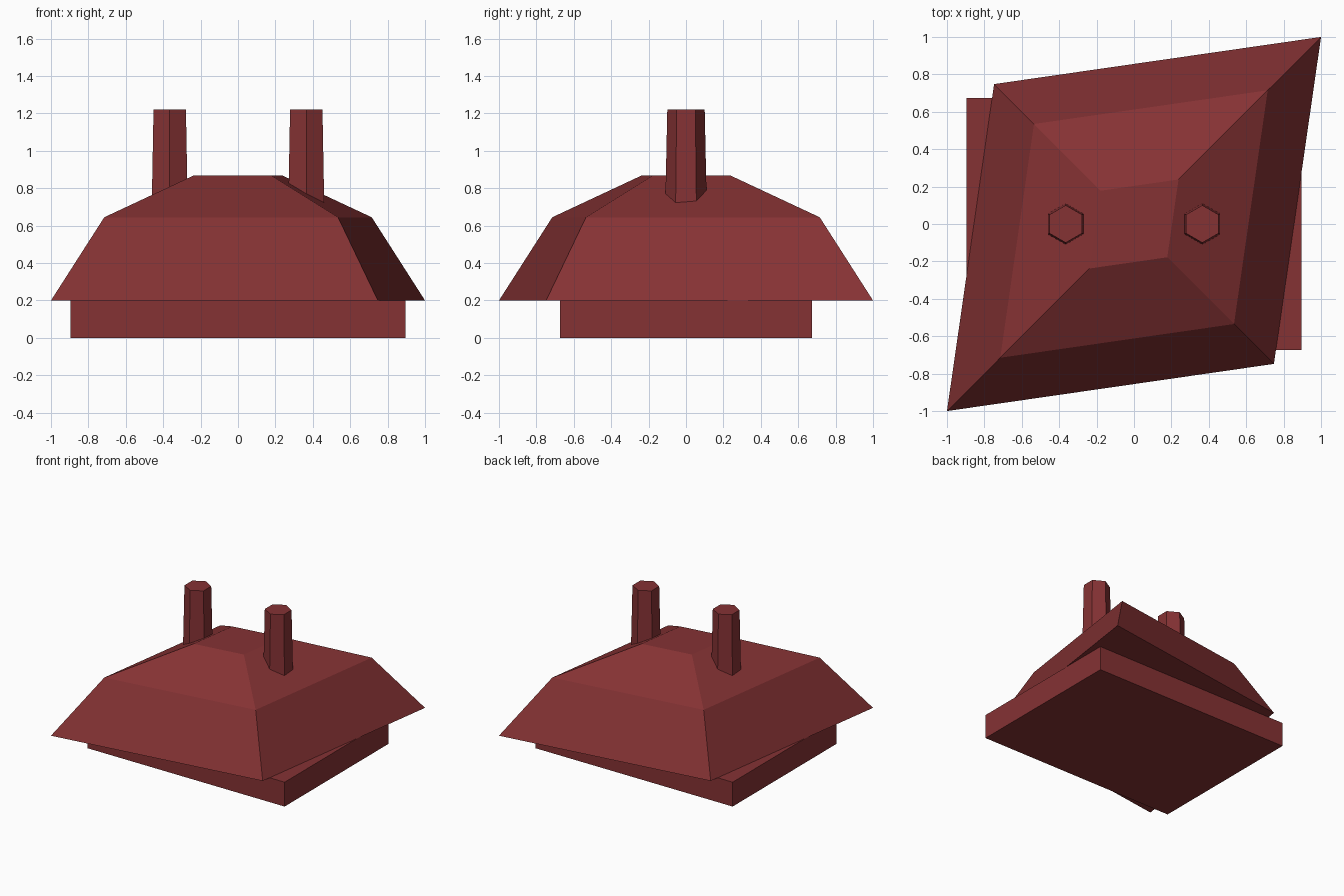
import bpy
import math

cube = bpy.data.objects.get("Cube")
if cube:
    bpy.data.objects.remove(cube, do_unlink=True)

# Single flat colour
red = bpy.data.materials.new("dark_red")
red.use_nodes = True
colour = (0.235, 0.032, 0.034, 1)
red.diffuse_color = colour
red.node_tree.nodes["Principled BSDF"].inputs["Base Color"].default_value = colour


def loft(name, outline, levels, centre_x=0):
    """Closed solid: one outline scaled at each (height, scale) level."""
    n = len(outline)
    verts = [(centre_x + x * s, y * s, z) for z, s in levels for x, y in outline]
    faces = [tuple(reversed(range(n)))]
    for k in range(len(levels) - 1):
        for i in range(n):
            a, b = k * n + i, k * n + (i + 1) % n
            faces.append((a, b, b + n, a + n))
    faces.append(tuple(range(len(verts) - n, len(verts))))
    mesh = bpy.data.meshes.new(name)
    mesh.from_pydata(verts, [], faces)
    mesh.materials.append(red)
    obj = bpy.data.objects.new(name, mesh)
    bpy.context.collection.objects.link(obj)
    return obj


# Rectangular plinth
rectangle = [(-0.895, -0.673), (0.895, -0.673), (0.895, 0.673), (-0.895, 0.673)]
loft("base", rectangle, [(0, 1), (0.2, 1)])

# Skewed two-pitch roof with a flat top
rhombus = [(-1, -1), (0.748, -0.748), (1, 1), (-0.748, 0.748)]
loft("roof", rhombus, [(0.2, 1), (0.645, 0.715), (0.868, 0.238)])

# Pair of tapered six-sided posts, corners pointing front and back
hexagon = [(math.sin(i * math.pi / 3), -math.cos(i * math.pi / 3)) for i in range(6)]
for side, x in (("left", 0.365), ("right", -0.365)):
    loft(side + "_post", hexagon, [(0.66, 0.112), (1.22, 0.1)], x)
